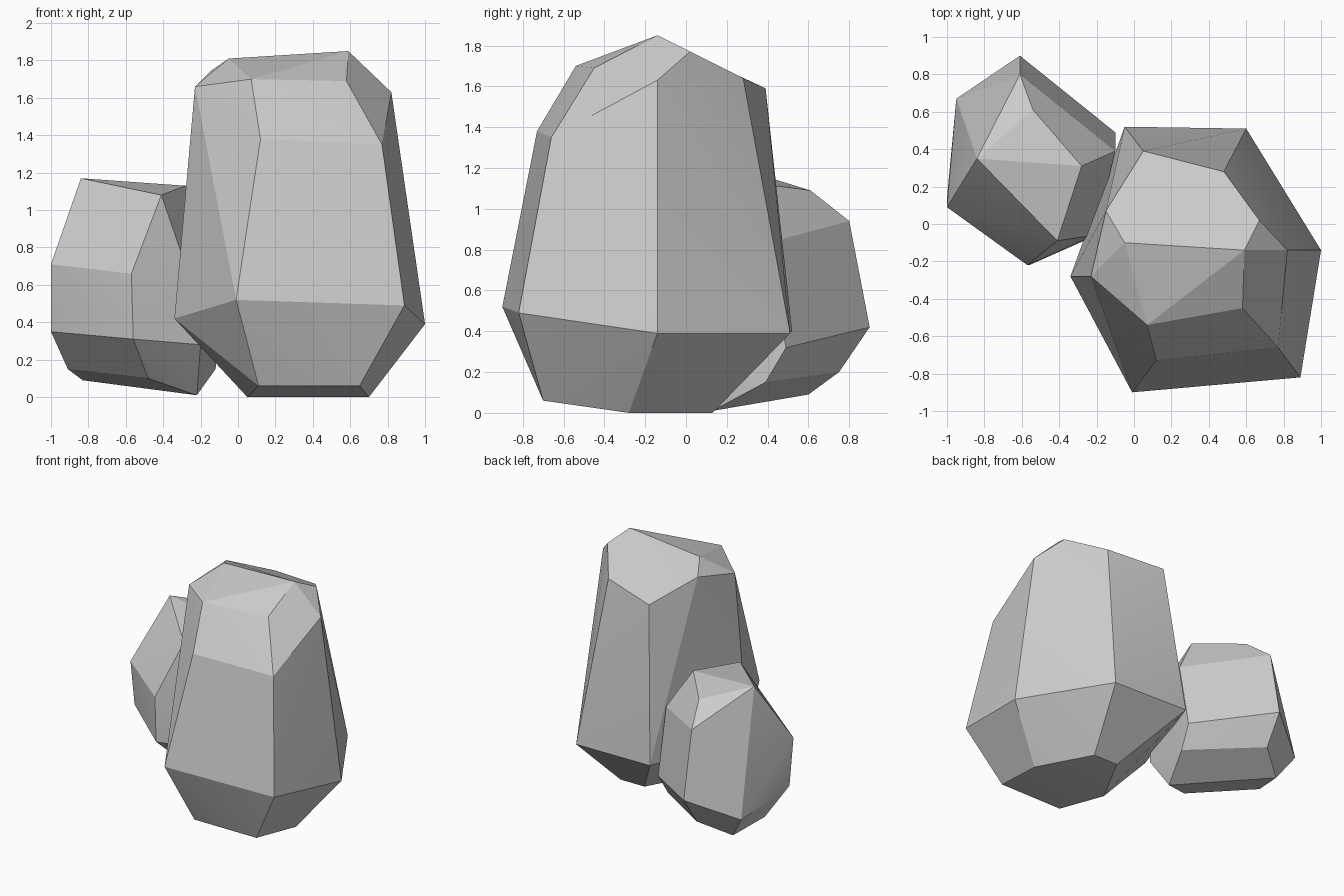
import bpy, bmesh, math

if "Cube" in bpy.data.objects:
    bpy.data.objects.remove(bpy.data.objects["Cube"])


def rock(name, *rings):
    """Faceted boulder: convex hull around a few rings of corner points."""
    bm = bmesh.new()
    for ring in rings:
        for p in ring:
            bm.verts.new(p)
    bmesh.ops.convex_hull(bm, input=bm.verts[:])
    bmesh.ops.dissolve_limit(bm, angle_limit=math.radians(2),
                             verts=bm.verts[:], edges=bm.edges[:])
    bmesh.ops.recalc_face_normals(bm, faces=bm.faces[:])
    mesh = bpy.data.meshes.new(name)
    bm.to_mesh(mesh)
    bm.free()
    obj = bpy.data.objects.new(name, mesh)
    bpy.context.collection.objects.link(obj)
    bpy.ops.object.select_all(action='DESELECT')
    obj.select_set(True)
    bpy.context.view_layer.objects.active = obj
    bpy.ops.object.shade_smooth_by_angle(angle=math.radians(15))
    return obj


# Tall boulder: base, wide waist, shoulders, tilted top
rock("tall_boulder",
     [(.11, -.70, .06), (.65, -.70, .06), (.70, -.28, 0),
      (.48, .13, 0), (.27, .13, 0), (.05, -.28, 0)],
     [(-.34, -.28, .42), (-.01, -.90, .52), (.89, -.82, .49),
      (1.0, -.14, .39), (.60, .51, .39), (-.05, .52, .40)],
     [(-.23, -.28, 1.66), (.12, -.73, 1.38), (.77, -.66, 1.35),
      (.82, -.14, 1.63), (.07, -.54, 1.70), (.58, -.45, 1.69)],
     [(-.05, -.10, 1.81), (.59, -.14, 1.85), (.67, .02, 1.77),
      (.48, .28, 1.64), (.05, .39, 1.59), (-.15, .07, 1.74)])

# Small boulder leaning against its back left side
rock("small_boulder",
     [(-.48, -.01, .10), (-.22, .13, .01), (-.12, .39, .15),
      (-.62, .75, .20), (-.83, .60, .09), (-.91, .32, .15)],
     [(-.56, -.22, .31), (-.20, -.06, .28), (-.10, .49, .32),
      (-.61, .90, .42), (-.95, .67, .27), (-1.0, .14, .35)],
     [(-1.0, .09, .71), (-.57, -.22, .66), (-.21, -.06, .50),
      (-.10, .39, .83), (-.61, .80, .94)],
     [(-.84, .35, 1.17), (-.41, -.09, 1.08), (-.28, .31, 1.13),
      (-.54, .61, 1.09)])
